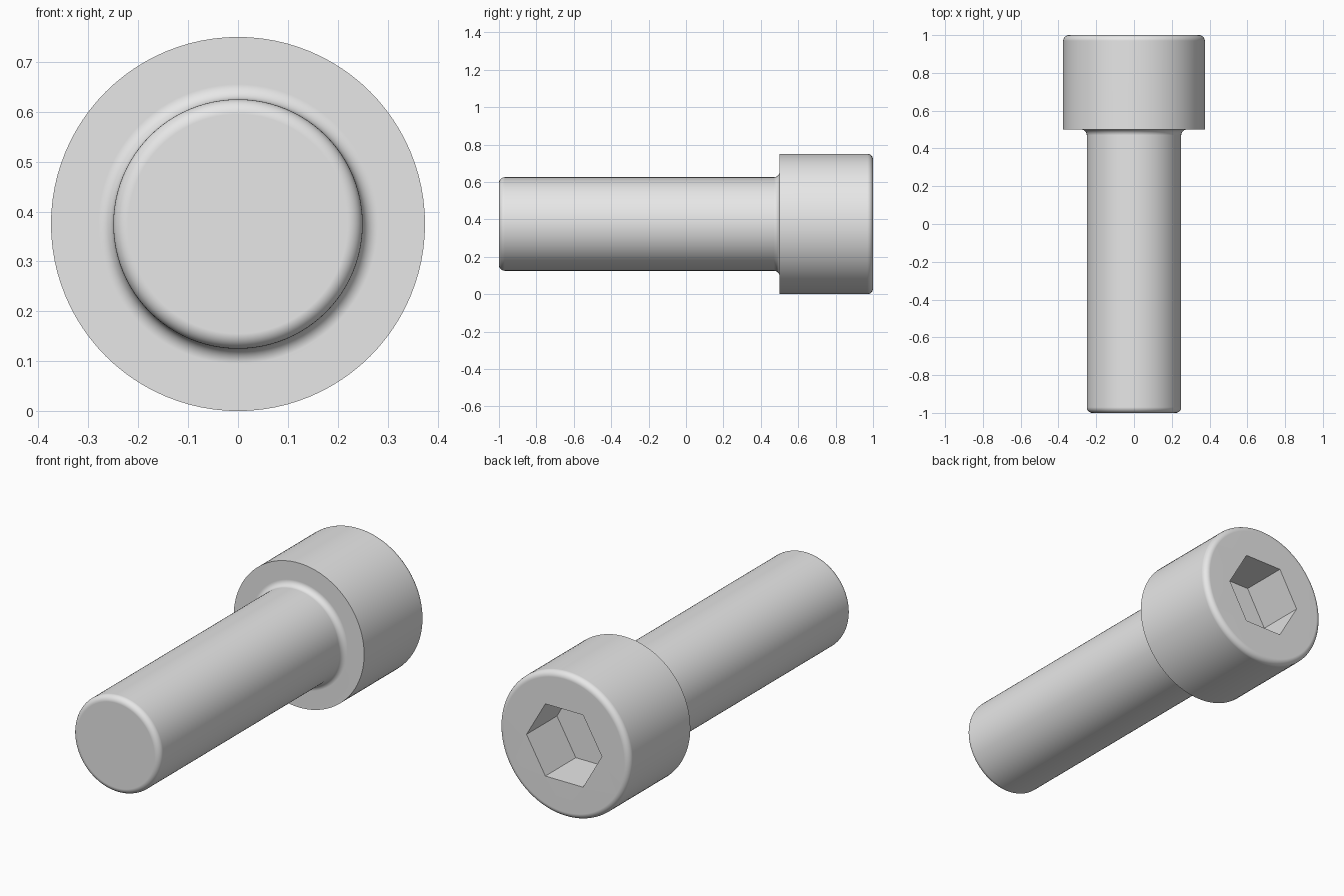
import bpy
import bmesh
from math import cos, sin, pi, radians

cube = bpy.data.objects.get("Cube")
if cube:
    bpy.data.objects.remove(cube, do_unlink=True)

SEGMENTS = 96
SHAFT_R, HEAD_R = 0.25, 0.375
FILLET = 0.03
SOCKET_R = 0.1875 / cos(pi / 6)   # corner radius of the hexagon
SOCKET_DEPTH = 0.25
AXIS_Z = HEAD_R


def arc(r, y, start, end, steps=8):
    """Quarter-round profile points (radius, y) about a centre."""
    angles = [radians(start + (end - start) * i / steps) for i in range(steps + 1)]
    return [(r + FILLET * cos(a), y + FILLET * sin(a)) for a in angles]


def ring(bm, radius, y, count):
    """Circle of vertices around the bolt axis."""
    return [bm.verts.new((radius * cos(2 * pi * i / count), y,
                          AXIS_Z + radius * sin(2 * pi * i / count)))
            for i in range(count)]


def bridge(bm, a, b):
    n = len(a)
    for i in range(n):
        j = (i + 1) % n
        bm.faces.new((a[i], a[j], b[j], b[i]))


def loop_edges(bm, verts):
    return [bm.edges.get((v, verts[i - 1])) or bm.edges.new((v, verts[i - 1]))
            for i, v in enumerate(verts)]


# Turned profile: rounded tip, shaft, fillet under the head, rounded head rim
profile = arc(SHAFT_R - FILLET, -1 + FILLET, -90, 0)
profile += arc(SHAFT_R + FILLET, 0.5 - FILLET, 180, 90)
profile.append((HEAD_R, 0.5))
profile += arc(HEAD_R - FILLET, 1 - FILLET, 0, 90)

bm = bmesh.new()
rings = [ring(bm, r, y, SEGMENTS) for r, y in profile]
for a, b in zip(rings, rings[1:]):
    bridge(bm, a, b)
bm.faces.new(rings[0])

# Hexagonal socket sunk into the head
mouth = ring(bm, SOCKET_R, 1, 6)
floor = ring(bm, SOCKET_R, 1 - SOCKET_DEPTH, 6)
bridge(bm, mouth, floor)
bm.faces.new(floor)

# Flat head face between rim and socket
bmesh.ops.triangle_fill(bm, use_beauty=True, normal=(0, 1, 0),
                        edges=loop_edges(bm, rings[-1]) + loop_edges(bm, mouth))
bmesh.ops.recalc_face_normals(bm, faces=bm.faces)

mesh = bpy.data.meshes.new("socket_head_bolt")
bm.to_mesh(mesh)
bm.free()
bolt = bpy.data.objects.new("socket_head_bolt", mesh)
bpy.context.collection.objects.link(bolt)

# Plain grey metal
steel = bpy.data.materials.new("grey_steel")
steel.use_nodes = True
colour = (0.8, 0.8, 0.8, 1)
steel.diffuse_color = colour
steel.node_tree.nodes["Principled BSDF"].inputs["Base Color"].default_value = colour
mesh.materials.append(steel)

# Smooth rounds, crisp edges, flat caps
bpy.ops.object.select_all(action="DESELECT")
bolt.select_set(True)
bpy.context.view_layer.objects.active = bolt
bpy.ops.object.shade_smooth_by_angle(angle=radians(30))
weighted = bolt.modifiers.new("flat_caps", "WEIGHTED_NORMAL")
weighted.keep_sharp = True
